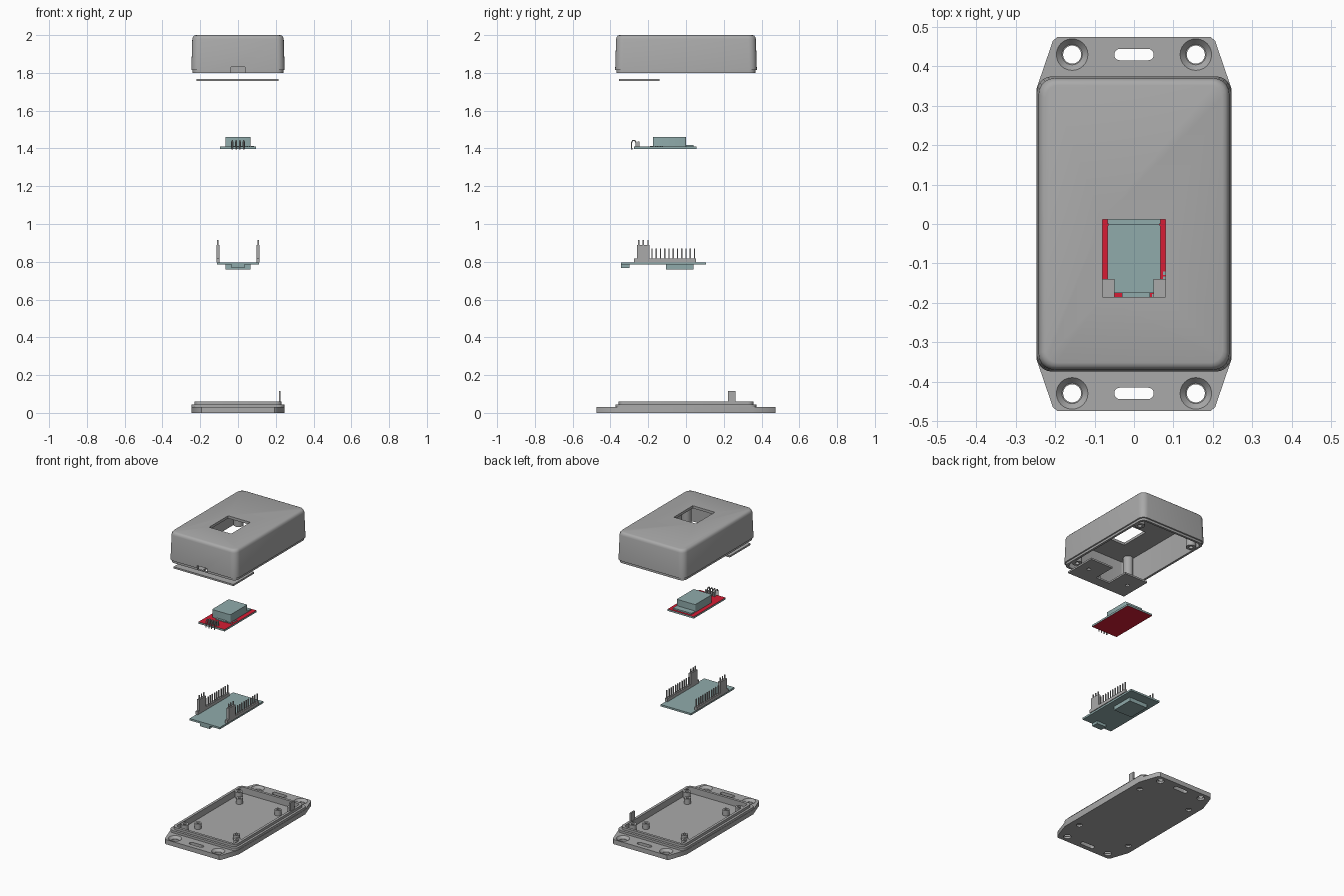
import bpy, bmesh, math
from mathutils import Vector

old = bpy.data.objects.get("Cube")
if old:
    bpy.data.objects.remove(old, do_unlink=True)


def material(name, rgb):
    m = bpy.data.materials.new(name)
    m.use_nodes = True
    color = (*rgb, 1)
    m.diffuse_color = color
    m.node_tree.nodes["Principled BSDF"].inputs["Base Color"].default_value = color
    return m


GREY = material("case grey", (0.40, 0.40, 0.40))
TEAL = material("board teal", (0.28, 0.41, 0.41))
RED = material("board red", (0.68, 0.012, 0.035))


def finish(bm, name, mat):
    bmesh.ops.recalc_face_normals(bm, faces=bm.faces)
    me = bpy.data.meshes.new(name)
    bm.to_mesh(me)
    bm.free()
    me.materials.append(mat)
    ob = bpy.data.objects.new(name, me)
    bpy.context.scene.collection.objects.link(ob)
    return ob


def loft(name, layers, mat=GREY):
    """Stack equal-count outlines at rising heights and cap both ends."""
    bm = bmesh.new()
    rings = [[bm.verts.new((x, y, z)) for x, y in pts] for pts, z in layers]
    n = len(rings[0])
    for a, b in zip(rings, rings[1:]):
        for i in range(n):
            bm.faces.new((a[i], a[(i + 1) % n], b[(i + 1) % n], b[i]))
    bm.faces.new(rings[0][::-1])
    bm.faces.new(rings[-1])
    return finish(bm, name, mat)


def rounded(hx, hy, r, seg=5, cx=0, cy=0):
    pts = []
    for k, (sx, sy) in enumerate(((1, 1), (-1, 1), (-1, -1), (1, -1))):
        for i in range(seg + 1):
            a = math.pi / 2 * (k + i / seg)
            pts.append((cx + sx * (hx - r) + r * math.cos(a),
                        cy + sy * (hy - r) + r * math.sin(a)))
    return pts


def circle(cx, cy, r, n=24):
    return [(cx + r * math.cos(2 * math.pi * i / n), cy + r * math.sin(2 * math.pi * i / n))
            for i in range(n)]


def box(name, x, y, z, mat=GREY):
    pts = [(x[0], y[0]), (x[1], y[0]), (x[1], y[1]), (x[0], y[1])]
    return loft(name, [(pts, z[0]), (pts, z[1])], mat)


def cylinder(name, cx, cy, r, z0, z1, r1=None):
    return loft(name, [(circle(cx, cy, r), z0), (circle(cx, cy, r1 or r), z1)])


def boolean(ob, others, op="DIFFERENCE"):
    for other in others:
        mod = ob.modifiers.new("cut", "BOOLEAN")
        mod.operation, mod.object, mod.solver = op, other, "EXACT"
        other.hide_render = True
    dg = bpy.context.evaluated_depsgraph_get()
    me = bpy.data.meshes.new_from_object(ob.evaluated_get(dg))
    ob.modifiers.clear()
    ob.data = me
    for other in others:
        bpy.data.objects.remove(other, do_unlink=True)
    return ob


def smooth(ob):
    bpy.ops.object.select_all(action="DESELECT")
    ob.select_set(True)
    bpy.context.view_layer.objects.active = ob
    bpy.ops.object.shade_smooth_by_angle(angle=math.radians(35))


CORNERS = [(sx, sy) for sx in (-1, 1) for sy in (-1, 1)]

# Lid: drafted shell with softened top edge, display window and port slot
lid = loft("lid", [
    (rounded(.240, .368, .035), 1.80), (rounded(.240, .368, .035), 1.814),
    (rounded(.247, .375, .04), 1.816), (rounded(.242, .370, .04), 1.980),
    (rounded(.239, .367, .04), 1.990), (rounded(.233, .361, .036), 1.997),
    (rounded(.224, .352, .03), 2.0)])
boolean(lid, [
    loft("lid_cavity", [(rounded(.226, .354, .03), 1.79), (rounded(.222, .350, .03), 1.983)]),
    box("window_cutter", (-.08, .08), (-.185, .012), (1.9, 2.1)),
    box("port_cutter", (-.036, .036), (-.4, -.3), (1.803, 1.832))])
smooth(lid)

# Lid screw posts
for sx, sy in CORNERS:
    post = cylinder("lid_screw_post", sx * .198, sy * .29, .03, 1.802, 1.985)
    boolean(post, [cylinder("post_hole", sx * .198, sy * .29, .013, 1.79, 1.9)])
    smooth(post)

# Thin bracket plate below the lid
plate = box("bracket_plate", (-.22, .215), (-.355, -.14), (1.757, 1.768))
boolean(plate, [box("plate_notch", (-.05, .05), (-.29, -.1), (1.7, 1.8))]
        + [cylinder("plate_hole", s * .15, -.24, .012, 1.7, 1.8) for s in (-1, 1)])

# Display board: red faces, teal edges
board = box("display_board", (-.095, .095), (-.275, .055), (1.397, 1.409), TEAL)
board.data.materials.append(RED)
for p in board.data.polygons:
    p.material_index = int(abs(p.normal.z) > .5)
display = loft("display_block", [(rounded(.067, .0875, .006, 3, 0, -.0875), 1.409),
                                 (rounded(.067, .0875, .006, 3, 0, -.0875), 1.46)], TEAL)
smooth(display)
box("display_tab", (-.067, .067), (0, .04), (1.409, 1.418), TEAL)
box("display_cable", (-.03, .04), (-.19, -.175), (1.409, 1.414), TEAL)
for i in range(4):
    box("solder_pad", (.046 + i * .011, .052 + i * .011), (-.19, -.178), (1.409, 1.412), TEAL)
    box("side_pad", (.074, .082), (-.165 + i * .012, -.157 + i * .012), (1.409, 1.412), TEAL)

# Bent header pins at the front of the display board
for i in range(4):
    x = -.03 + i * .02
    cu = bpy.data.curves.new("bent_pin", "CURVE")
    cu.dimensions = "3D"
    cu.bevel_depth, cu.bevel_resolution, cu.use_fill_caps = .004, 1, True
    sp = cu.splines.new("POLY")
    path = [(-.288, 1.395), (-.288, 1.432), (-.282, 1.442), (-.271, 1.442),
            (-.265, 1.432), (-.265, 1.40)]
    sp.points.add(len(path) - 1)
    for pt, (y, z) in zip(sp.points, path):
        pt.co = (x, y, z, 1)
    cu.materials.append(GREY)
    pin = bpy.data.objects.new("bent_pin", cu)
    bpy.context.scene.collection.objects.link(pin)
    box("pin_block", (x - .006, x + .006), (-.258, -.246), (1.409, 1.436))

# Controller board with chip and port underneath
box("controller_board", (-.11, .11), (-.345, .105), (.785, .797), TEAL)
box("controller_chip", (-.066, .066), (-.105, .04), (.76, .785), TEAL)
box("port_socket", (-.035, .035), (-.345, -.30), (.767, .785), TEAL)

# Header rails, tall sockets and pins on both sides
for s in (-1, 1):
    x = s * .107

    def strip(name, half, y, z):
        box(name, (x - half, x + half), y, z)

    strip("header_rail", .008, (-.275, .052), (.797, .818))
    strip("header_socket", .008, (-.26, -.192), (.818, .89))
    for i in range(3):
        y = -.25 + i * .024
        strip("tall_pin", .003, (y - .003, y + .003), (.89, .915))
    for i in range(11):
        y = -.18 + i * .0225
        strip("header_pin", .003, (y - .003, y + .003), (.818, .87))

# Base tray: chamfered mounting flange, stepped rim, recessed floor
half = [(.247, .345), (.206, .465), (.194, .475)]
outline = half + [(-x, y) for x, y in half[::-1]]
outline += [(-x, -y) for x, y in outline]
base = loft("base_tray", [(outline, 0), (outline, .03)])
rim = loft("rim", [
    (rounded(.245, .373, .035), .015), (rounded(.245, .373, .035), .045),
    (rounded(.230, .357, .03), .0451), (rounded(.230, .357, .03), .061)])
boolean(base, [rim], "UNION")
cutters = [loft("tray_cavity", [(rounded(.213, .34, .02), .02), (rounded(.213, .34, .02), .1)])]
for sx, sy in CORNERS:
    cutters.append(cylinder("mount_hole", sx * .157, sy * .43, .023, -.01, .04))
    cutters.append(cylinder("countersink", sx * .157, sy * .43, .026, .014, .031, .041))
    cutters.append(cylinder("screw_hole", sx * .19, sy * .28, .018, -.01, .012))
for sy in (-1, 1):
    slot = rounded(.05, .0145, .014, 5, 0, sy * .43)
    cutters.append(loft("slot", [(slot, -.01), (slot, .05)]))
boolean(base, cutters)
smooth(base)

# Tray screw posts and board standoffs
for sx, sy in CORNERS:
    for name, cx, cy, r, top in (("screw_post", .19, .28, .023, .06),
                                 ("board_standoff", .14, .215, .02, .055)):
        post = cylinder(name, sx * cx, sy * cy, r, .015, top)
        boolean(post, [cylinder("post_hole", sx * cx, sy * cy, r * .45, .03, .1)])
        smooth(post)

# Upright blade at the side of the tray
box("side_blade", (.216, .226), (.222, .262), (.045, .115))
